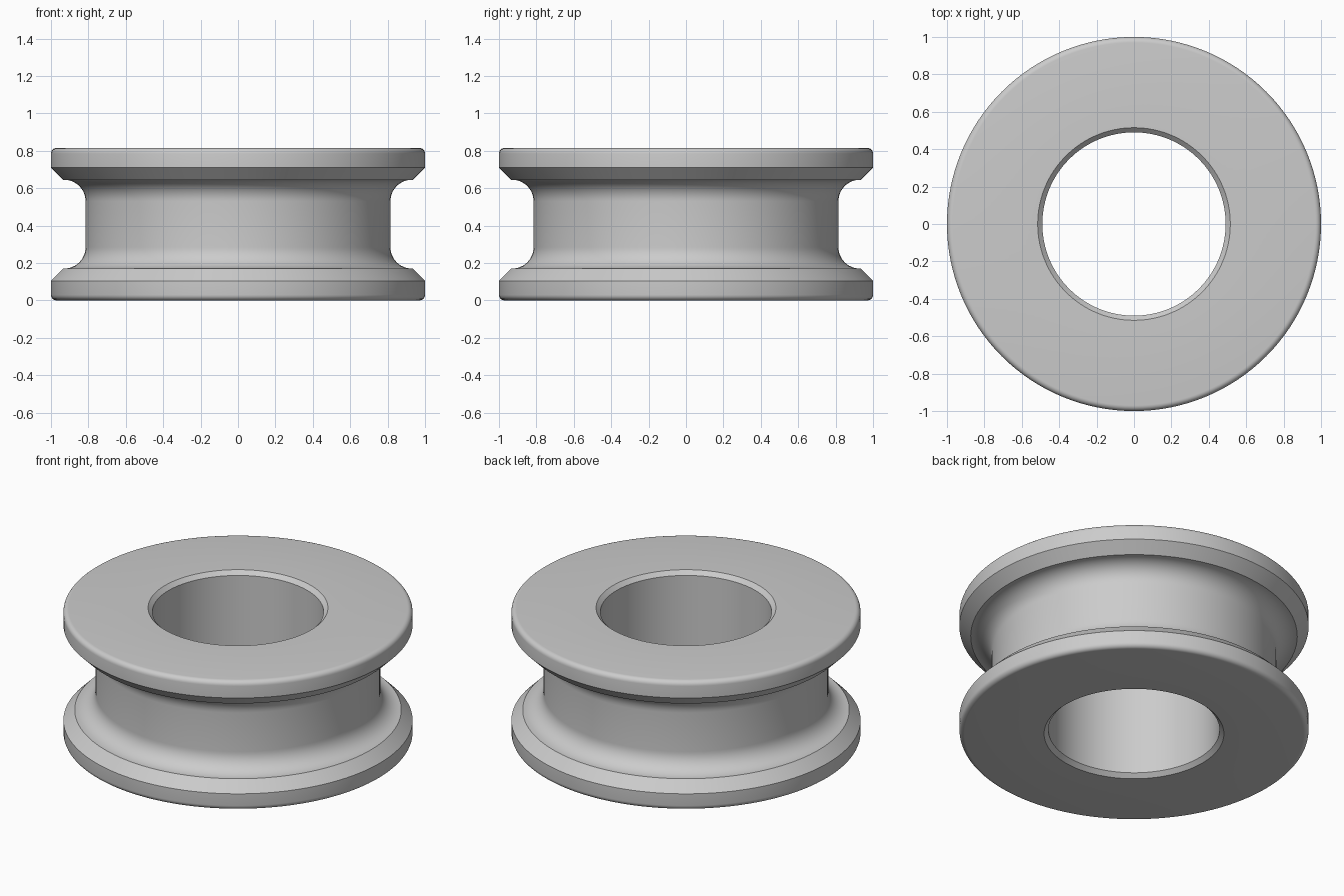
import bpy
import bmesh
from math import cos, sin, pi, radians
from mathutils import Matrix, Vector

cube = bpy.data.objects.get("Cube")
if cube:
    bpy.data.objects.remove(cube, do_unlink=True)

HEIGHT = 0.815
SEGMENTS = 128

grey = bpy.data.materials.new("plain_grey")
grey.use_nodes = True
colour = (0.6, 0.6, 0.6, 1)
grey.diffuse_color = colour
grey.node_tree.nodes["Principled BSDF"].inputs["Base Color"].default_value = colour


def arc(cx, cz, radius, start, end, steps):
    """Points (radius, height) along a circular arc, angles in degrees."""
    angles = [radians(start + (end - start) * i / steps) for i in range(steps + 1)]
    return [(cx + radius * cos(a), cz + radius * sin(a)) for a in angles]


# Lower half of the section: bore chamfer, rounded rim, bevel, groove fillet
lower = [(0.49, 0.025), (0.515, 0)]
lower += arc(0.97, 0.03, 0.03, -90, 0, 6)
lower += [(1, 0.105), (0.935, 0.17)]
lower += arc(0.93, 0.285, 0.115, 270, 180, 12)

# Upper half mirrors the lower one
profile = lower + [(r, HEIGHT - z) for r, z in reversed(lower)]

# Revolve the closed section around the vertical axis
bm = bmesh.new()
rings = []
for i in range(SEGMENTS):
    turn = Matrix.Rotation(2 * pi * i / SEGMENTS, 3, "Z")
    rings.append([bm.verts.new(turn @ Vector((r, 0, z))) for r, z in profile])
count = len(profile)
for i, ring in enumerate(rings):
    after = rings[(i + 1) % SEGMENTS]
    for j in range(count):
        k = (j + 1) % count
        bm.faces.new((ring[j], after[j], after[k], ring[k]))
bmesh.ops.recalc_face_normals(bm, faces=bm.faces)

mesh = bpy.data.meshes.new("grooved_roller")
bm.to_mesh(mesh)
bm.free()
mesh.materials.append(grey)
roller = bpy.data.objects.new("grooved_roller", mesh)
bpy.context.collection.objects.link(roller)

# Smooth curved surfaces, keep chamfer edges sharp
bpy.context.view_layer.objects.active = roller
roller.select_set(True)
bpy.ops.object.shade_smooth_by_angle(angle=radians(30))
